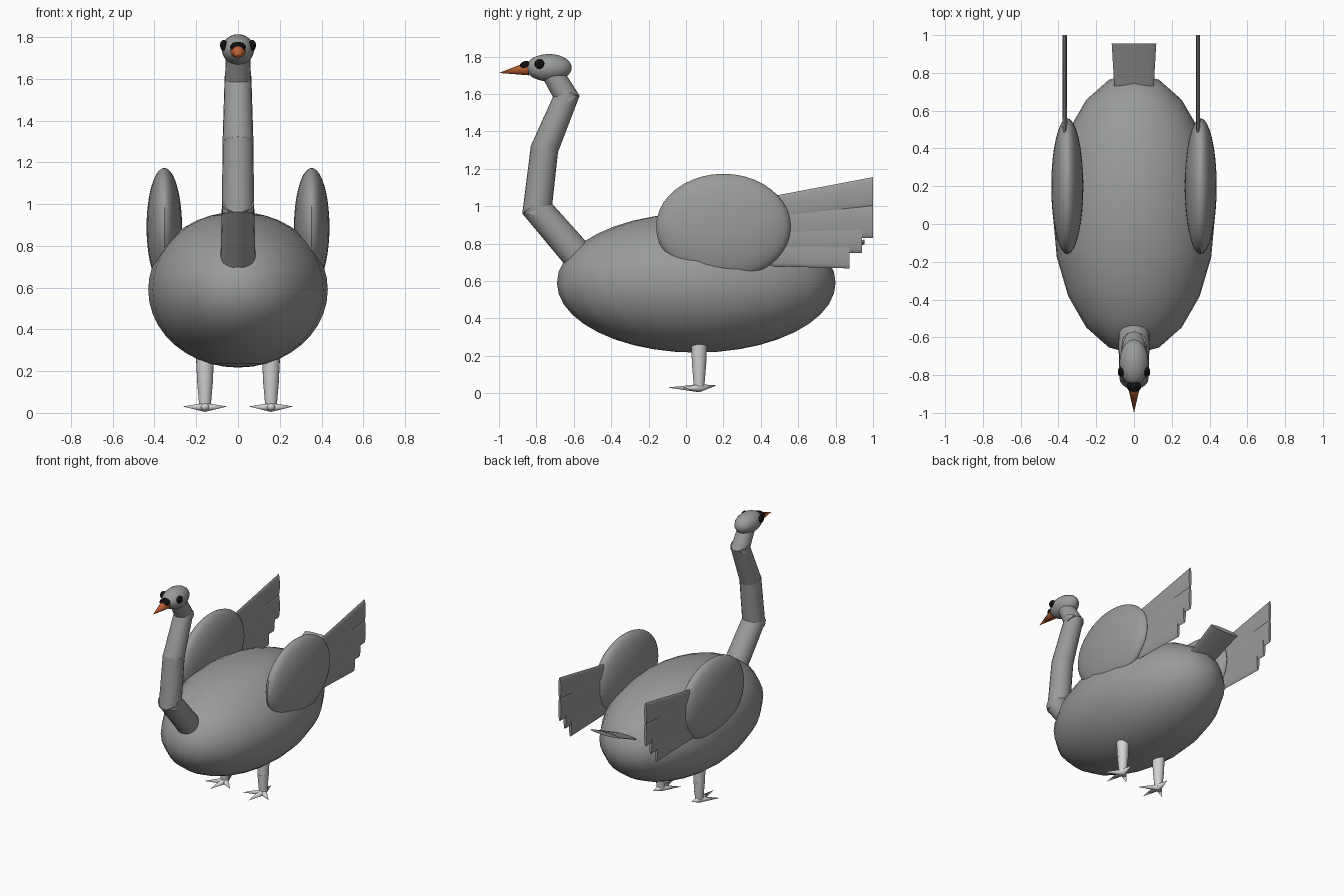
import bpy, bmesh, math
from mathutils import Vector, Matrix

cube = bpy.data.objects.get("Cube")
if cube:
    bpy.data.objects.remove(cube, do_unlink=True)


def material(name, r, g, b):
    m = bpy.data.materials.new(name)
    m.use_nodes = True
    m.diffuse_color = (r, g, b, 1)
    node = m.node_tree.nodes["Principled BSDF"]
    node.inputs["Base Color"].default_value = (r, g, b, 1)
    node.inputs["Roughness"].default_value = 0.7
    return m


GREY = material("plumage grey", 0.32, 0.33, 0.32)
PALE = material("leg pale grey", 0.65, 0.65, 0.64)
ORANGE = material("beak orange", 0.52, 0.12, 0.03)
BLACK = material("black", 0.005, 0.005, 0.005)


def finish(name, bm, mat):
    bmesh.ops.recalc_face_normals(bm, faces=bm.faces)
    mesh = bpy.data.meshes.new(name)
    bm.to_mesh(mesh)
    bm.free()
    mesh.materials.append(mat)
    ob = bpy.data.objects.new(name, mesh)
    bpy.context.collection.objects.link(ob)
    bpy.ops.object.select_all(action='DESELECT')
    bpy.context.view_layer.objects.active = ob
    ob.select_set(True)
    bpy.ops.object.shade_smooth_by_angle(angle=math.radians(40))
    return ob


def ellipsoid(name, centre, radii, mat, tilt=0, segments=20, rings=20):
    """Stretched sphere, tilted about x."""
    bm = bmesh.new()
    place = (Matrix.Translation(centre) @ Matrix.Rotation(math.radians(tilt), 4, 'X')
             @ Matrix.Diagonal((*radii, 1)))
    bmesh.ops.create_uvsphere(bm, u_segments=segments, v_segments=rings,
                              radius=1, matrix=place)
    return finish(name, bm, mat)


def rod(name, a, b, r1, r2, mat, extend=(0, 0), flat=1):
    """Tapered cylinder or cone from a to b, optionally flattened in z."""
    a, b = Vector(a), Vector(b)
    d = (b - a).normalized()
    a, b = a - d * extend[0], b + d * extend[1]
    bm = bmesh.new()
    bmesh.ops.create_cone(bm, cap_ends=True, segments=20, radius1=r1, radius2=r2,
                          depth=(b - a).length)
    turn = d.to_track_quat('Z', 'Y').to_matrix().to_4x4()
    squash = Matrix.Diagonal((1, 1, flat, 1))
    bm.transform(Matrix.Translation((a + b) / 2) @ squash @ turn)
    bmesh.ops.remove_doubles(bm, verts=bm.verts, dist=1e-5)
    return finish(name, bm, mat)


def plume(name, start, end):
    """Flat feather between two upright ellipses given as (x, y, z, rx, rz)."""
    bm = bmesh.new()
    loops = []
    for x, y, z, rx, rz in (start, end):
        angles = [math.tau * i / 16 for i in range(16)]
        loops.append([bm.verts.new((x + rx * math.cos(t), y, z + rz * math.sin(t)))
                      for t in angles])
    for i in range(16):
        j = (i + 1) % 16
        bm.faces.new((loops[0][i], loops[0][j], loops[1][j], loops[1][i]))
    for loop in loops:
        bm.faces.new(loop)
    return finish(name, bm, GREY)


# Body
ellipsoid("body", (0, 0.055, 0.59), (0.43, 0.745, 0.373), GREY)

# Neck: straight segments that overlap at each bend
joints = [(0, -0.57, 0.725), (0, -0.795, 0.985), (0, -0.757, 1.305),
          (0, -0.64, 1.585), (0, -0.72, 1.72)]
radii = [0.084, 0.077, 0.074, 0.064, 0.058]
overlap = [0, 0.033, 0.012, 0.03, 0]
for i in range(4):
    rod(f"neck_segment_{i + 1}", joints[i], joints[i + 1], radii[i], radii[i + 1],
        GREY, extend=(overlap[i], overlap[i + 1]))

# Head, beak and the knob above the beak
ellipsoid("head", (0, -0.733, 1.74), (0.077, 0.122, 0.073), GREY)
rod("beak", (0, -0.845, 1.735), (0, -1.0, 1.712), 0.036, 0, ORANGE)
ellipsoid("beak_knob", (0, -0.86, 1.753), (0.038, 0.031, 0.022), BLACK, tilt=20)

# Tail plate rising behind the body
rod_tail = plume("tail", (0, 0.62, 0.66, 0.098, 0.013), (0, 0.955, 0.81, 0.118, 0.013))

# Flight feathers, top to bottom: start height, end y, end height, end half-height
feathers = [(0.985, 1.0, 1.075, 0.08), (0.90, 1.0, 0.92, 0.09),
            (0.82, 0.94, 0.83, 0.08), (0.745, 0.875, 0.735, 0.068)]

for side, s in (("left", 1), ("right", -1)):
    ellipsoid(f"{side}_eye", (s * 0.068, -0.783, 1.76), (0.018, 0.026, 0.026), BLACK)

    # Wing and its fan of feathers
    ellipsoid(f"{side}_wing", (s * 0.353, 0.20, 0.89), (0.085, 0.36, 0.283), GREY,
              segments=32)
    x = s * 0.353 - 0.0135
    for i, (z0, y1, z1, h) in enumerate(feathers):
        plume(f"{side}_feather_{i + 1}", (x, 0.45, z0, 0.011, 0.066),
              (x, y1, z1, 0.011, h))

    # Leg in two tapered segments
    lx, ly = s * 0.158, 0.07
    rod(f"{side}_upper_leg", (lx, ly, 0.262), (lx, ly, 0.14), 0.043, 0.037, PALE)
    rod(f"{side}_lower_leg", (lx, ly, 0.165), (lx, ly, 0.025), 0.039, 0.027, PALE)

    # Three front toes and one back toe
    toes = {"middle": (0, -0.17), "outer": (s * 0.107, -0.09),
            "inner": (-s * 0.107, -0.09), "back": (0, 0.095)}
    for toe, (dx, dy) in toes.items():
        rod(f"{side}_{toe}_toe", (lx, ly, 0.026), (lx + dx, ly + dy, 0.031 if dy < 0 else 0.043),
            0.025, 0, PALE, flat=0.85)
